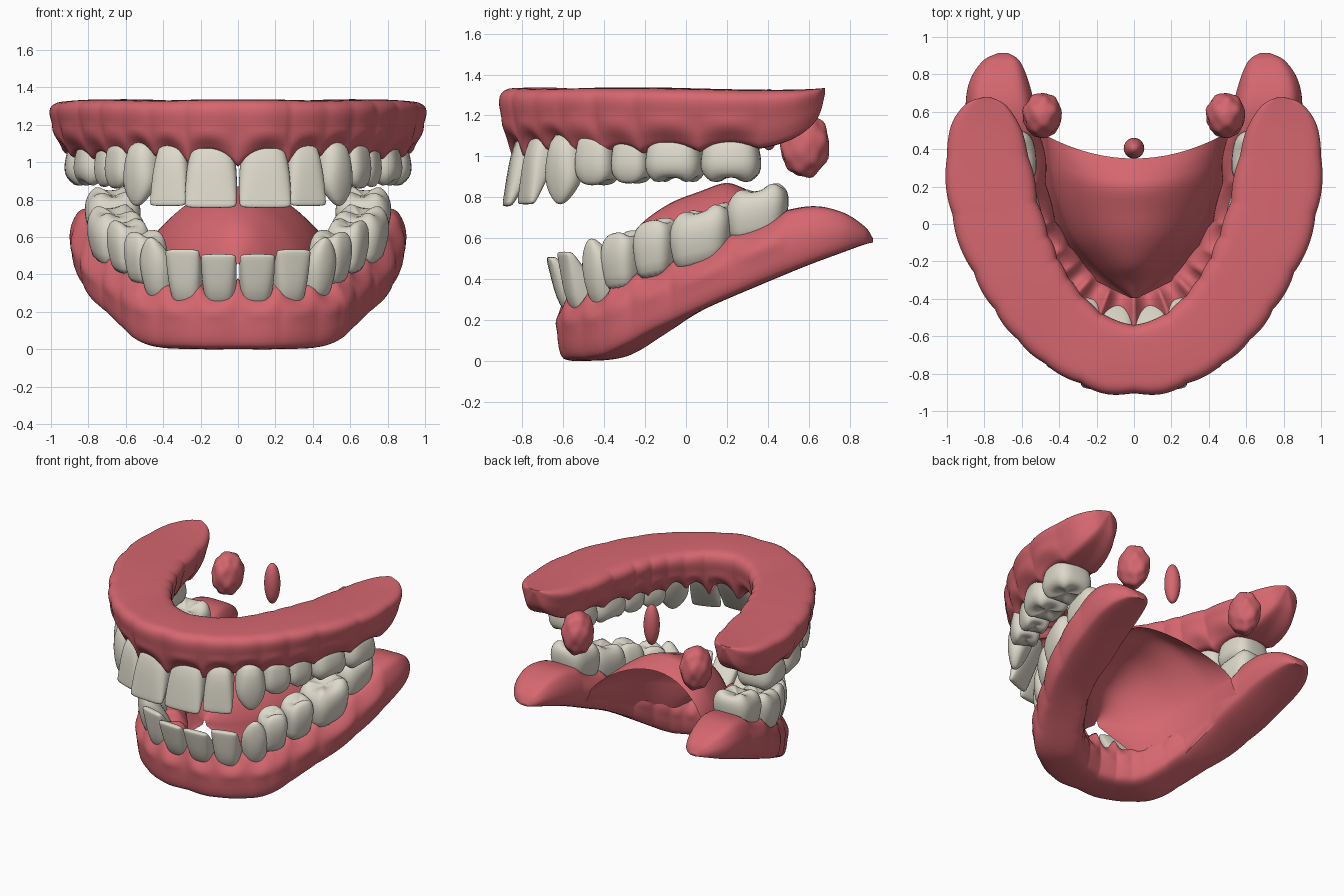
import bpy, bmesh, math
from mathutils import Vector

if "Cube" in bpy.data.objects:
    bpy.data.objects.remove(bpy.data.objects["Cube"])


def material(name, rgb):
    m = bpy.data.materials.new(name)
    m.diffuse_color = (*rgb, 1)
    m.use_nodes = True
    m.node_tree.nodes["Principled BSDF"].inputs["Base Color"].default_value = m.diffuse_color
    return m


GUM = material("gum_pink", (0.67, 0.135, 0.16))
ENAMEL = material("tooth_ivory", (0.72, 0.69, 0.59))


def finish(name, bm, mat, sub=0):
    bmesh.ops.recalc_face_normals(bm, faces=bm.faces)
    for f in bm.faces:
        f.smooth = True
    me = bpy.data.meshes.new(name)
    bm.to_mesh(me)
    bm.free()
    me.materials.append(mat)
    ob = bpy.data.objects.new(name, me)
    bpy.context.collection.objects.link(ob)
    if sub:
        ob.modifiers.new("smooth", "SUBSURF").levels = sub
    return ob


def loft(name, rings, mat, sub=0, closed=True):
    """Skin rings of equal length; closed rings also get end caps."""
    bm = bmesh.new()
    vs = [[bm.verts.new(p) for p in r] for r in rings]
    n = len(rings[0])
    for a, b in zip(vs, vs[1:]):
        for i in range(n if closed else n - 1):
            j = (i + 1) % n
            bm.faces.new((a[i], a[j], b[j], b[i]))
    if closed:
        bm.faces.new(vs[0])
        bm.faces.new(vs[-1])
    return finish(name, bm, mat, sub)


def spline(pts, n, closed=False):
    """Catmull-Rom resampling of tuples."""
    P = [Vector(p) for p in pts]
    m = len(P)
    get = (lambda i: P[i % m]) if closed else (lambda i: P[max(0, min(m - 1, i))])
    out = []
    for i in range(m if closed else m - 1):
        a, b, c, d = (get(i + k) for k in (-1, 0, 1, 2))
        for k in range(n):
            t = k / n
            out.append(0.5 * (2 * b + (c - a) * t + (2 * a - 5 * b + 4 * c - d) * t * t
                              + (3 * b - a - 3 * c + d) * t ** 3))
    if not closed:
        out.append(P[-1])
    return out


# tooth shapes: rings of (height, width, depth) scale, from root to tip
SHAPES = {
    "incisor": [(0, .74, .9), (.25, .92, 1), (.5, 1.04, .8), (.8, 1.06, .46), (.96, 1.05, .28), (1, 1.0, .18)],
    "canine": [(0, .74, .9), (.3, 1.02, 1), (.55, 1.14, .85), (.75, 1.02, .62), (.92, .55, .36), (1, .16, .14)],
    "premolar": [(0, .86, .8), (.3, 1.0, .95), (.6, 1.1, 1.06), (.82, 1.05, .96), (.95, .82, .74),
                 (.93, .48, .4), (.87, .16, .14)],
}
SHAPES["molar"] = SHAPES["premolar"]


def tooth(name, x, y, ang, w, d, z0, z1, lean, kind, slope=0):
    a = math.radians(ang)
    out, tan = Vector((math.sin(a), -math.cos(a), 0)), Vector((math.cos(a), math.sin(a), 0))
    e = .85 if kind == "canine" else .62
    cusps = {"premolar": 2, "molar": 4}.get(kind, 0)
    rings = []
    for t, sw, sd in SHAPES[kind]:
        ring = []
        for i in range(20):
            th = 2 * math.pi * (i + .5) / 20
            c, s = math.cos(th), math.sin(th)
            px = math.copysign(abs(c) ** e, c) * w / 2 * sw
            py = math.copysign(abs(s) ** e, s) * d / 2 * sd
            p = Vector((x, y, z0 + (z1 - z0) * t)) + tan * px + out * (py + lean * t)
            if cusps and t > .85:      # raised cusps on the chewing face
                p.z -= math.copysign(.018, z1 - z0) * math.cos(cusps * th) * min(1, sw * 1.4)
            p.z += slope * (p.y - y)
            ring.append(p)
        rings.append(ring)
    loft(name, rings, ENAMEL, 1)


# x, y, outward angle, width, depth, root z, tip z, lean, kind, slope
UPPER = [
    (.136, -.725, 4, .265, .17, 1.14, .755, .15, "incisor"),
    (.335, -.67, 20, .195, .16, 1.12, .765, .12, "incisor"),
    (.49, -.565, 45, .19, .19, 1.13, .765, .07, "canine"),
    (.60, -.43, 60, .19, .2, 1.13, .855, 0, "premolar"),
    (.66, -.26, 68, .18, .2, 1.12, .865, 0, "premolar"),
    (.73, -.05, 76, .265, .28, 1.12, .87, 0, "molar"),
    (.78, .22, 86, .275, .29, 1.12, .87, 0, "molar")]
LOWER = [
    (.092, -.475, 4, .18, .2, .2, .51, .185, "incisor"),
    (.255, -.44, 16, .18, .2, .2, .535, .16, "incisor"),
    (.38, -.35, 38, .17, .21, .22, .6, .14, "canine"),
    (.485, -.295, 52, .18, .21, .34, .64, .02, "premolar", .15),
    (.575, -.14, 64, .19, .21, .4, .7, .02, "premolar", .2),
    (.645, .085, 74, .29, .29, .45, .76, .01, "molar", .25),
    (.67, .35, 84, .28, .29, .57, .86, 0, "molar", .2)]

for jaw, teeth in (("upper", UPPER), ("lower", LOWER)):
    for i, (x, y, ang, *rest) in enumerate(teeth):
        for side, s in (("right", 1), ("left", -1)):
            tooth(f"{jaw}_{rest[5]}_{i + 1}_{side}", s * x, y, s * ang, *rest)


def gum(name, stations, section, teeth, upper):
    """Sweep a section along the arch, scalloped around every tooth neck."""
    full = [(-a, b, -c, d, e, f) for a, b, c, d, e, f in stations[:0:-1]] + stations
    prof = spline(section, 4, True)
    both = [(s * t[0], t[1], s * t[2], t[3], t[8]) for t in teeth for s in (1, -1)]
    rings = []
    for xo, yo, xi, yi, zb, zt in spline(full, 16):
        mx, my = (xo + xi) / 2, (yo + yi) / 2
        t = min(both, key=lambda q: (q[0] - mx) ** 2 + (q[1] - my) ** 2)
        a = math.radians(t[2])
        r = min(1, abs((mx - t[0]) * math.cos(a) + (my - t[1]) * math.sin(a)) / (t[3] / 2))
        arc = 1 - r * r
        amp = .09 if t[4] in ("incisor", "canine") else .04
        ring = []
        for u, v in prof:
            k = max(0, min(1, (1 - v / .6) if upper else (v - .4) / .6))
            u = .5 + (u - .5) * (1 + .12 * arc * math.sin(math.pi * min(1, k + .15)))
            z = zb + (zt - zb) * v + (amp if upper else -amp) * arc * k
            ring.append((xi + (xo - xi) * u, yi + (yo - yi) * u, z))
        rings.append(ring)
    loft(name, rings, GUM)


# upper gum: outer x y, inner x y, bottom z, top z
gum("upper_gum", [
    (0, -.905, 0, -.54, .98, 1.335), (.2, -.885, .13, -.51, .98, 1.335),
    (.47, -.745, .28, -.39, .99, 1.33), (.69, -.53, .39, -.23, 1.01, 1.335),
    (.875, -.22, .47, -.04, 1.02, 1.335), (.97, .05, .52, .12, 1.025, 1.33),
    (1, .32, .56, .33, 1.035, 1.325), (.98, .52, .6, .5, 1.085, 1.325),
    (.9, .64, .68, .63, 1.18, 1.33), (.8, .68, .77, .68, 1.31, 1.335)],
    [(.05, .5), (0, .8), (.08, .96), (.3, 1), (.7, 1), (.92, .97), (1, .82), (.95, .5),
     (.89, .2), (.79, 0), (.5, .02), (.22, 0), (.11, .2)], UPPER, True)

# lower gum, rising toward the back
gum("lower_gum", [
    (0, -.62, 0, -.35, .005, .38), (.25, -.6, .13, -.32, .005, .38),
    (.53, -.42, .27, -.22, .025, .41), (.69, -.15, .4, -.03, .155, .475),
    (.81, .1, .46, .12, .265, .565), (.87, .35, .49, .35, .37, .69),
    (.9, .6, .52, .58, .47, .755), (.88, .76, .56, .75, .53, .73),
    (.81, .87, .61, .87, .57, .66), (.73, .913, .67, .913, .58, .6)],
    [(0, .45), (.05, .75), (.18, .97), (.5, 1), (.82, .97), (.95, .75), (1, .45),
     (.95, .1), (.8, 0), (.4, 0), (.12, .06), (.03, .2)], LOWER, False)

# tongue: open domed sheet whose skirt runs down into the gum
# y, half width, top z, edge z, skirt outset, skirt z, rearward sweep of the edges
rings = []
for y, w, zt, ze, sk, zs, off in spline([
        (-.395, .01, .46, .44, .01, .42, 0), (-.31, .12, .55, .43, .07, .28, 0),
        (-.22, .215, .67, .43, .1, .14, 0), (-.08, .33, .77, .47, .1, .16, 0),
        (.07, .4, .83, .52, .08, .26, .02), (.19, .44, .87, .55, .07, .35, .06),
        (.27, .455, .85, .57, .06, .42, .1), (.35, .465, .81, .58, .05, .48, .12)], 6):
    us = [-math.cos(math.pi * i / 24) for i in range(25)]
    top = [(u * w, y + off * u * u, ze + (zt - ze) * max(0, 1 - u * u) ** .75) for u in us]
    skirt = [(w + sk * k ** 1.5, y + off, ze + (zs - ze) * k) for k in (.25, .5, .75, 1)]
    rings.append([(-a, b, c) for a, b, c in skirt[::-1]] + top + skirt)
loft("tongue", rings, GUM, closed=False)


def blob(name, loc, size, lump):
    bm = bmesh.new()
    bmesh.ops.create_icosphere(bm, subdivisions=4, radius=1)
    for v in bm.verts:
        p = v.co.copy()
        k = 1 + lump * math.sin(6 * p.x + 1) * math.sin(6 * p.y) * math.sin(6 * p.z + .5)
        v.co = Vector(loc) + Vector([p[i] * size[i] * k for i in range(3)])
    finish(name, bm, GUM)


# tonsils and uvula hanging at the throat
for side, s in (("right", 1), ("left", -1)):
    blob(f"tonsil_{side}", (s * .49, .58, 1.055), (.103, .12, .155), .08)
blob("uvula", (0, .405, 1.18), (.055, .055, .15), 0)
